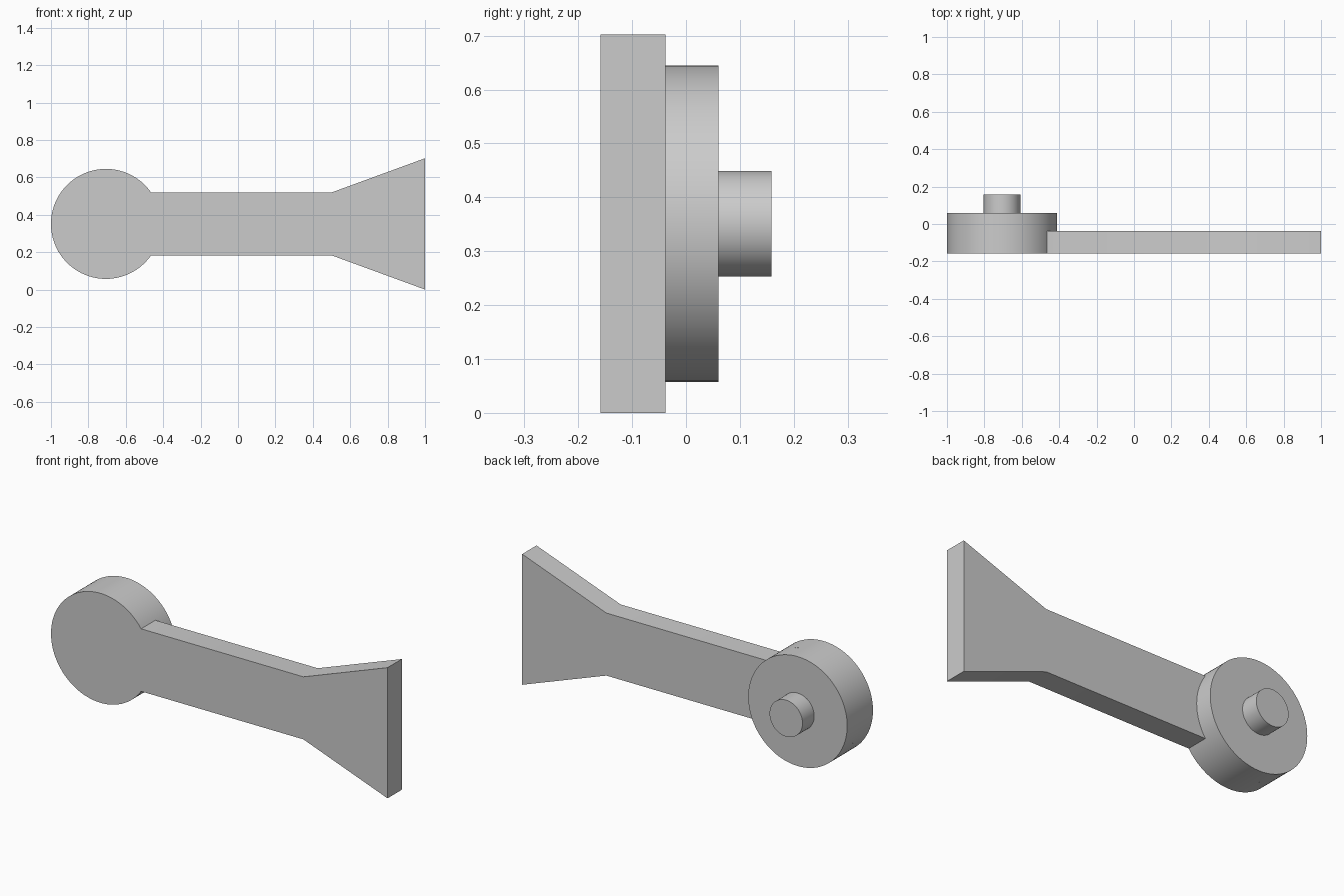
import bpy
import bmesh
import math

cube = bpy.data.objects.get("Cube")
if cube:
    bpy.data.objects.remove(cube, do_unlink=True)

# Single grey material
grey = bpy.data.materials.new("plain grey")
grey.use_nodes = True
colour = (0.6, 0.6, 0.6, 1)
grey.diffuse_color = colour
grey.node_tree.nodes["Principled BSDF"].inputs["Base Color"].default_value = colour

CX, CZ = -0.706, 0.351      # hub axis
HUB_R, PIN_R = 0.294, 0.098
ARM_HALF = 0.168
FRONT, PLATE_BACK, HUB_BACK, PIN_BACK = -0.159, -0.038, 0.06, 0.159


def arc(radius, start, end, steps):
    """Points on an arc about the hub axis, in the x-z plane."""
    angles = [start + (end - start) * i / steps for i in range(steps + 1)]
    return [(CX + radius * math.cos(a), CZ + radius * math.sin(a)) for a in angles]


def extrude_outline(name, outline, y0, y1):
    """Solid made by extruding an x-z outline from y0 to y1."""
    bm = bmesh.new()
    face = bm.faces.new([bm.verts.new((x, y0, z)) for x, z in outline])
    result = bmesh.ops.extrude_face_region(bm, geom=[face], use_keep_orig=True)
    moved = [v for v in result["geom"] if isinstance(v, bmesh.types.BMVert)]
    bmesh.ops.translate(bm, verts=moved, vec=(0, y1 - y0, 0))
    bmesh.ops.recalc_face_normals(bm, faces=bm.faces)
    mesh = bpy.data.meshes.new(name)
    bm.to_mesh(mesh)
    bm.free()
    mesh.materials.append(grey)
    obj = bpy.data.objects.new(name, mesh)
    bpy.context.collection.objects.link(obj)
    bpy.ops.object.select_all(action="DESELECT")
    obj.select_set(True)
    bpy.context.view_layer.objects.active = obj
    bpy.ops.object.shade_smooth_by_angle(angle=math.radians(25))
    return obj


# Front plate: round end, straight arm and flared tail in one outline
join = math.asin(ARM_HALF / HUB_R)
round_end = arc(HUB_R, join, 2 * math.pi - join, 96)
tail = [(0.5, CZ - ARM_HALF), (1, 0), (1, 2 * CZ), (0.5, CZ + ARM_HALF)]
extrude_outline("arm_plate", round_end + tail, FRONT, PLATE_BACK)

# Round hub behind the plate, and the pin on its back
for name, radius, y0, y1 in (("hub", HUB_R, PLATE_BACK, HUB_BACK),
                             ("pin", PIN_R, HUB_BACK, PIN_BACK)):
    circle = arc(radius, 0, 2 * math.pi, 96)[:-1]
    extrude_outline(name, circle, y0, y1)
